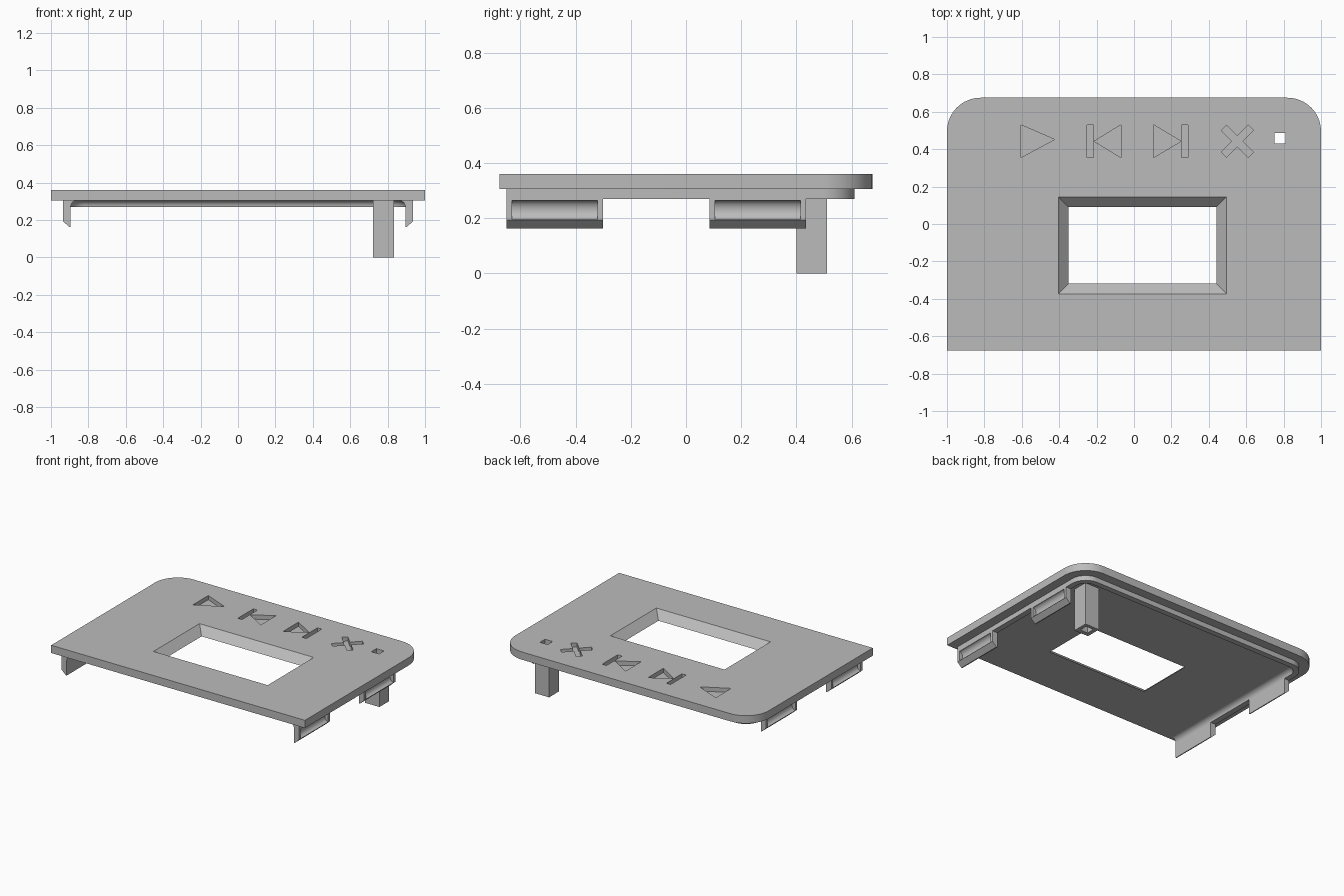
import bpy, bmesh
from math import sin, cos, pi, radians

if "Cube" in bpy.data.objects:
    bpy.data.objects.remove(bpy.data.objects["Cube"])

grey = bpy.data.materials.new("plain grey")
grey.use_nodes = True
grey.diffuse_color = (0.5, 0.5, 0.5, 1)
grey.node_tree.nodes["Principled BSDF"].inputs["Base Color"].default_value = (0.5, 0.5, 0.5, 1)

HALF_Y, TOP, UNDER, RIM = 0.675, 0.36, 0.305, 0.27


def loft(name, sections):
    """Skin a list of equal closed loops and cap both ends."""
    bm = bmesh.new()
    rings = [[bm.verts.new(p) for p in s] for s in sections]
    n = len(rings[0])
    for a, b in zip(rings, rings[1:]):
        for i in range(n):
            j = (i + 1) % n
            bm.faces.new((a[i], a[j], b[j], b[i]))
    bm.faces.new(rings[0])
    bm.faces.new(rings[-1])
    bmesh.ops.recalc_face_normals(bm, faces=bm.faces)
    mesh = bpy.data.meshes.new(name)
    bm.to_mesh(mesh)
    bm.free()
    mesh.materials.append(grey)
    ob = bpy.data.objects.new(name, mesh)
    bpy.context.collection.objects.link(ob)
    return ob


def prism(name, pts, z0, z1):
    return loft(name, [[(x, y, z) for x, y in pts] for z in (z0, z1)])


def rect(x0, x1, y0, y1):
    return [(x0, y0), (x1, y0), (x1, y1), (x0, y1)]


def activate(ob):
    bpy.ops.object.select_all(action='DESELECT')
    ob.select_set(True)
    bpy.context.view_layer.objects.active = ob


def cut(ob, cutter):
    cutter.hide_render = True
    mod = ob.modifiers.new("cut", 'BOOLEAN')
    mod.operation, mod.solver, mod.object = 'DIFFERENCE', 'EXACT', cutter
    activate(ob)
    bpy.ops.object.modifier_apply(modifier=mod.name)
    bpy.data.objects.remove(cutter)


def outline(inset, front):
    """Open path up one side, round the two back corners and down the other."""
    r, cx, cy = 0.18 - inset, 0.82, HALF_Y - 0.18
    arc = [(cx + r * cos(a), cy + r * sin(a)) for a in [i * pi / 32 for i in range(17)]]
    half = [(1 - inset, front)] + arc
    return half + [(-x, y) for x, y in reversed(half)]


# Cover plate with rounded back corners
plate = prism("cover_plate", outline(0, -HALF_Y), UNDER, TOP)


# Display window with sloped sides
def window_loop(z):
    d = TOP - z
    return [(x, y, z) for x, y in rect(-0.405 + d, 0.495 - d, -0.373 + d, 0.145 - d)]


cut(plate, loft("window_cutter", [window_loop(UNDER - 0.01), window_loop(TOP + 0.01)]))

# Engraved button symbols
lo, hi, mid = 0.355, 0.53, 0.4425
arm, w = 0.102, 0.02
cross = []
for k in range(4):
    a = pi / 4 + k * pi / 2
    for u, v in ((arm, -w), (arm, w), (w, w)):
        cross.append((0.553 + u * cos(a) - v * sin(a), mid + u * sin(a) + v * cos(a)))
symbols = [
    [(-0.605, lo), (-0.425, 0.452), (-0.605, hi)],
    rect(-0.25, -0.217, lo, hi),
    [(-0.213, mid), (-0.07, lo), (-0.07, hi)],
    [(0.105, lo), (0.251, mid), (0.105, hi)],
    rect(0.255, 0.29, lo, hi),
    cross,
]
for pts in symbols:
    cut(plate, prism("symbol_cutter", pts, TOP - 0.03, TOP + 0.02))

# Hollow light post reaching through the plate
post = prism("light_post", rect(0.722, 0.835, 0.40, 0.51), 0, 0.32)
for ob in (plate, post):
    cut(ob, prism("light_hole_cutter", rect(0.75, 0.81, 0.43, 0.487), -0.1, 0.5))

# Rim under the sides and back, filleted into the plate on the inside
profile = [(0.065, UNDER + 0.01), (0.065, RIM), (0.105, RIM)]
for i in range(1, 7):
    a = i * pi / 12
    profile.append((0.14 - 0.035 * cos(a), RIM + 0.035 * sin(a)))
profile.append((0.14, UNDER + 0.01))
paths = [[(x, y, z) for x, y in outline(d, -0.65)] for d, z in profile]
rim = loft("underside_rim", list(zip(*paths)))

# Snap clips with a hollowed outer face
clips = []
clip_profile = [(0.895, RIM), (0.935, RIM), (0.935, 0.193), (0.902, 0.163), (0.895, 0.163)]
for side, label in ((1, "left"), (-1, "right")):
    for y0, place in ((-0.65, "front"), (0.085, "back")):
        y1 = y0 + 0.35
        clip = loft(f"{place}_{label}_clip",
                    [[(side * x, y, z) for x, z in clip_profile] for y in (y0, y1)])
        groove = [(side * (0.937 + 0.028 * cos(t)), 0.23 + 0.035 * sin(t))
                  for t in [i * pi / 12 for i in range(24)]]
        cut(clip, loft("groove_cutter",
                       [[(x, y, z) for x, z in groove] for y in (y0 + 0.02, y1 - 0.02)]))
        clips.append(clip)

for ob in [plate, post, rim] + clips:
    activate(ob)
    bpy.ops.object.shade_smooth_by_angle(angle=radians(25))
